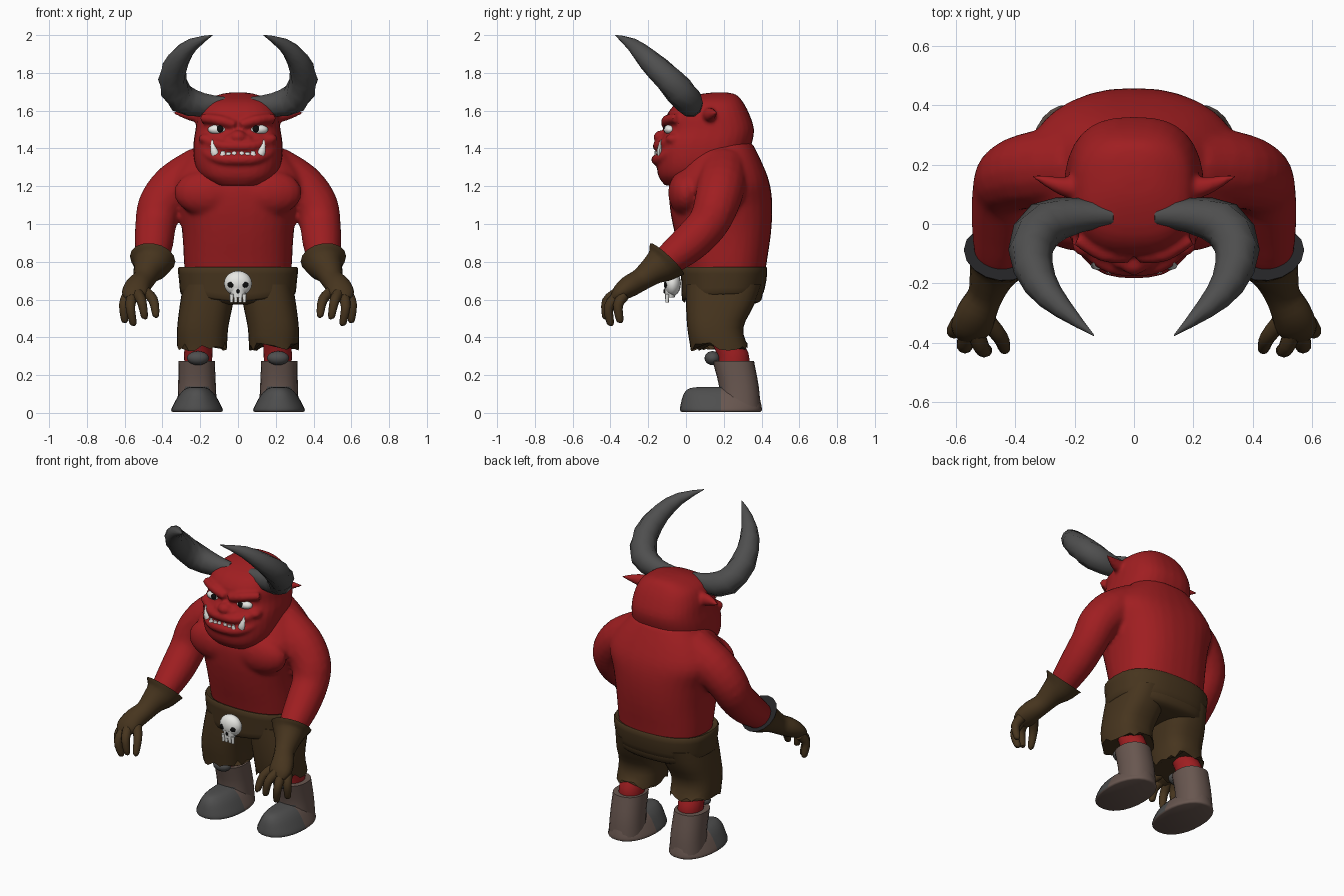
import bpy, bmesh, math, random
from mathutils import Vector

random.seed(4)
if "Cube" in bpy.data.objects:
    bpy.data.objects.remove(bpy.data.objects["Cube"], do_unlink=True)

BOTH = (1, -1)
ONE = (1,)


def material(name, r, g, b):
    m = bpy.data.materials.new(name)
    m.use_nodes = True
    m.diffuse_color = (r, g, b, 1)
    m.node_tree.nodes["Principled BSDF"].inputs["Base Color"].default_value = (r, g, b, 1)
    return m


RED = material("red skin", .35, .013, .015)
BROWN = material("brown hide", .062, .035, .013)
GREY = material("dark grey horn", .077, .077, .077)
BOOT = material("boot leather", .14, .095, .08)
DARK = material("charcoal lining", .018, .018, .02)
WHITE = material("bone white", .8, .8, .77)
BLACK = material("black", .004, .004, .004)


def spline(pts, steps):
    """Catmull-Rom through tuples of position and radii."""
    out = []
    for i in range(len(pts) - 1):
        a, b, c, d = (pts[min(max(k, 0), len(pts) - 1)] for k in range(i - 1, i + 3))
        for s in range(steps):
            t = s / steps
            out.append([q + t / 2 * (r - p + t * (2 * p - 5 * q + 4 * r - w + t * (3 * (q - r) + w - p)))
                        for p, q, r, w in zip(a, b, c, d)])
    return out + [list(pts[-1])]


def tube(bm, pts, sides=ONE, n=16, steps=3, flat=False, power=2, ref=(0, 1, 0), cap_mat=0):
    """Loft rings along points (x, y, z, radius[, second radius]); flat keeps rings level."""
    pts = spline([tuple(p) if len(p) == 5 else (*p, p[3]) for p in pts], steps)
    for sx in sides:
        rings = []
        for i, (x, y, z, ra, rb) in enumerate(pts):
            ahead, back = pts[min(i + 1, len(pts) - 1)], pts[max(i - 1, 0)]
            t = Vector((0, 0, 1)) if flat else (Vector(ahead[:3]) - Vector(back[:3])).normalized()
            u = t.cross(Vector(ref)).normalized()
            v = u.cross(t)
            ring = []
            for k in range(n):
                c, s = math.cos(math.tau * k / n), math.sin(math.tau * k / n)
                co = Vector((x, y, z))
                co += u * math.copysign(abs(c) ** (2 / power), c) * max(ra, .001)
                co += v * math.copysign(abs(s) ** (2 / power), s) * max(rb, .001)
                co.x *= sx
                ring.append(bm.verts.new(co))
            rings.append(ring)
        for a, b in zip(rings, rings[1:]):
            for k in range(n):
                bm.faces.new((a[k], a[(k + 1) % n], b[(k + 1) % n], b[k]))
        bm.faces.new(rings[0]).material_index = cap_mat
        bm.faces.new(rings[-1])


def ball(bm, centre, radii, sides=ONE):
    for sx in sides:
        made = bmesh.ops.create_uvsphere(bm, u_segments=16, v_segments=10, radius=1)
        for v in made["verts"]:
            v.co = Vector(((v.co.x * radii[0] + centre[0]) * sx,
                           v.co.y * radii[1] + centre[1], v.co.z * radii[2] + centre[2]))


def finish(name, bm, *mats, voxel=0):
    bmesh.ops.recalc_face_normals(bm, faces=bm.faces)
    me = bpy.data.meshes.new(name)
    bm.to_mesh(me)
    bm.free()
    ob = bpy.data.objects.new(name, me)
    bpy.context.collection.objects.link(ob)
    for m in mats:
        me.materials.append(m)
    bpy.ops.object.select_all(action="DESELECT")
    ob.select_set(True)
    bpy.context.view_layer.objects.active = ob
    if voxel:
        mod = ob.modifiers.new("blend", "REMESH")
        mod.mode, mod.voxel_size, mod.use_smooth_shade = "VOXEL", voxel, True
        soft = ob.modifiers.new("soften", "SMOOTH")
        soft.factor, soft.iterations = .5, 4
    else:
        bpy.ops.object.shade_smooth_by_angle(angle=math.radians(50))


# Torso, chest and arms
bm = bmesh.new()
tube(bm, [(0, .21, .66, .27, .2), (0, .205, .78, .285, .22), (0, .195, .95, .295, .255),
          (0, .185, 1.1, .32, .272), (0, .18, 1.22, .36, .262), (0, .19, 1.33, .3, .21),
          (0, .2, 1.43, .2, .15)], n=32, flat=True, power=2.4)
ball(bm, (.15, .0, 1.165), (.19, .095, .125), BOTH)
tube(bm, [(.19, .2, 1.285, .13), (.325, .185, 1.2, .13), (.41, .16, 1.1, .12), (.435, .115, 1.0, .109),
          (.445, .02, .9, .103), (.455, -.09, .81, .085), (.46, -.13, .77, .07)], BOTH)
finish("torso_and_arms", bm, RED, voxel=.015)

# Head with brows, nose, cheeks, lips and ears
bm = bmesh.new()
tube(bm, [(0, 0, 1.203, .12, .11), (0, .045, 1.25, .195, .19), (0, .075, 1.32, .23, .23),
          (0, .098, 1.42, .236, .248), (0, .125, 1.5, .225, .235), (0, .118, 1.58, .213, .218),
          (0, .13, 1.645, .178, .172), (0, .165, 1.685, .1, .1), (0, .18, 1.697, .03, .03)],
     n=32, flat=True, power=2.6)
tube(bm, [(.015, -.105, 1.525, .026), (.1, -.1, 1.55, .028), (.19, -.05, 1.56, .024)], BOTH, ref=(0, 0, 1))
ball(bm, (0, -.13, 1.46), (.045, .042, .036))
ball(bm, (.048, -.122, 1.45), (.03, .028, .022), BOTH)
ball(bm, (.165, -.065, 1.45), (.045, .045, .03), BOTH)
tube(bm, [(0, -.152, 1.412, .025), (.08, -.142, 1.414, .025), (.15, -.095, 1.435, .024),
          (.19, -.04, 1.455, .015)], BOTH, ref=(0, 0, 1))
tube(bm, [(0, -.154, 1.34, .03), (.09, -.142, 1.345, .03), (.16, -.09, 1.372, .026),
          (.2, -.03, 1.42, .015)], BOTH, ref=(0, 0, 1))
tube(bm, [(.18, .12, 1.575, .045, .04), (.25, .13, 1.58, .03, .035), (.35, .165, 1.59, .003)],
     BOTH, ref=(0, 0, 1))
finish("head", bm, RED, voxel=.01)

# Mouth: dark gap, tooth row and tusks
bm = bmesh.new()
tube(bm, [(0, -.137, 1.376, .02, .022), (.09, -.125, 1.38, .02, .022), (.16, -.075, 1.405, .015)],
     BOTH, ref=(0, 0, 1))
finish("mouth_gap", bm, BLACK)
bm = bmesh.new()
for x, h in ((.02, .022), (.05, .018), (.08, .024)):
    tube(bm, [(x, -.16, 1.362, .016, .008), (x, -.161, 1.362 + h, .01, .006)], BOTH, n=8)
finish("small_teeth", bm, WHITE)
bm = bmesh.new()
tube(bm, [(.112, -.135, 1.355, .022, .016), (.127, -.14, 1.39, .02, .014), (.138, -.132, 1.448, .002)], BOTH, n=8)
tube(bm, [(.15, -.108, 1.37, .014), (.157, -.108, 1.425, .002)], BOTH, n=8)
finish("tusks", bm, WHITE)

# Eyes
bm = bmesh.new()
ball(bm, (.105, -.085, 1.5), (.055, .032, .027), BOTH)
finish("eyes", bm, WHITE)
bm = bmesh.new()
ball(bm, (.096, -.111, 1.503), (.019, .009, .018), BOTH)
finish("pupils", bm, BLACK)

# Horns
bm = bmesh.new()
tube(bm, [(.065, .03, 1.64, .035, .035), (.18, .03, 1.63, .058, .065), (.3, .0, 1.665, .08),
          (.348, -.09, 1.765, .075), (.315, -.2, 1.87, .058), (.24, -.285, 1.95, .035),
          (.135, -.375, 2.0, .002)], BOTH, n=10, steps=2, ref=(0, 0, 1))
finish("horns", bm, GREY)

# Gloves: flared cuff, wrist, palm, fingers and thumb
bm = bmesh.new()
tube(bm, [(.452, -.1, .815, .122), (.46, -.13, .785, .1), (.48, -.18, .75, .075), (.5, -.24, .705, .06),
          (.53, -.3, .67, .058, .068), (.545, -.35, .635, .045, .07), (.545, -.38, .61, .025, .05)],
     BOTH, ref=(1, 0, 0), cap_mat=1)
for base, bend, tip in (((.50, -.32, .65), (.45, -.38, .6), (.435, -.42, .52)),
                        ((.53, -.37, .63), (.51, -.42, .59), (.495, -.425, .51)),
                        ((.56, -.36, .62), (.57, -.41, .56), (.555, -.4, .475)),
                        ((.585, -.33, .62), (.605, -.36, .57), (.6, -.35, .49))):
    tube(bm, [(*base, .03), (*bend, .026), (*tip, .019), (*(Vector(tip) - Vector((0, 0, .014))), .004)],
         BOTH, n=10, ref=(1, 0, 0))
finish("gloves", bm, BROWN, DARK)

# Shorts with a ragged hem
bm = bmesh.new()
tube(bm, [(.19, .175, .35, .132, .152), (.187, .155, .45, .135, .148), (.168, .18, .57, .14, .18),
          (.15, .2, .68, .14, .2)], BOTH, n=28, flat=True, power=2.6)
for v in bm.verts:
    if v.co.z < .355:
        v.co.z += random.uniform(-.025, .025)
tube(bm, [(0, .2, .575, .2, .15), (0, .2, .6, .285, .2), (0, .2, .7, .295, .21)], n=32, flat=True, power=2.6)
finish("shorts", bm, BROWN)

# Waistband
bm = bmesh.new()
tube(bm, [(0, .195, .625, .29, .2), (0, .195, .635, .305, .215), (0, .2, .7, .312, .225),
          (0, .2, .765, .318, .23), (0, .2, .772, .3, .215), (0, .2, .755, .27, .2)],
     n=32, steps=2, flat=True, power=2.5)
for v in bm.verts:
    if v.co.z < .67 and v.co.y < .15:
        v.co.z -= .04 * (1 - abs(v.co.x) / .32)
finish("waistband", bm, BROWN)

# Skull buckle
bm = bmesh.new()
ball(bm, (0, -.072, .685), (.074, .045, .067))
tube(bm, [(0, -.085, .612, .036, .025), (0, -.08, .66, .045, .035)], n=12, flat=True)
for x in (.012, .034):
    tube(bm, [(x, -.1, .585, .009), (x, -.1, .63, .011)], BOTH, n=8, flat=True)
finish("skull_buckle", bm, WHITE)
bm = bmesh.new()
ball(bm, (.034, -.106, .678), (.022, .009, .016), BOTH)
ball(bm, (0, -.112, .644), (.008, .008, .012))
finish("skull_sockets", bm, BLACK)

# Legs and knee pads
bm = bmesh.new()
tube(bm, [(.21, .25, .22, .07, .08), (.21, .245, .32, .075, .085), (.2, .17, .45, .07, .075)], BOTH, flat=True)
finish("legs", bm, RED)
bm = bmesh.new()
ball(bm, (.212, .14, .29), (.058, .042, .037), BOTH)
finish("knee_pads", bm, GREY)

# Boots: leather shaft and heel, grey toe cap
bm = bmesh.new()
tube(bm, [(.217, .285, .03, .105, .11), (.217, .28, .14, .1, .105), (.219, .25, .275, .096, .11)],
     BOTH, n=20, flat=True, power=2.3)
tube(bm, [(.217, .185, .005, .128, .207), (.217, .185, .015, .137, .217), (.217, .185, .05, .122, .212),
          (.217, .185, .1, .092, .197), (.217, .185, .13, .058, .165), (.217, .185, .138, .025, .1)],
     BOTH, n=28, flat=True, power=2.2)
bmesh.ops.recalc_face_normals(bm, faces=bm.faces)
for f in bm.faces:
    c = f.calc_center_median()
    toe = c.y < .205 - .1 * (c.z - .05) and c.z < .139 and f.normal.z > -.7 and len(f.verts) == 4
    top = len(f.verts) > 4 and .1 < c.z < .2
    f.material_index = int(toe or top)
finish("boots", bm, BOOT, GREY)
